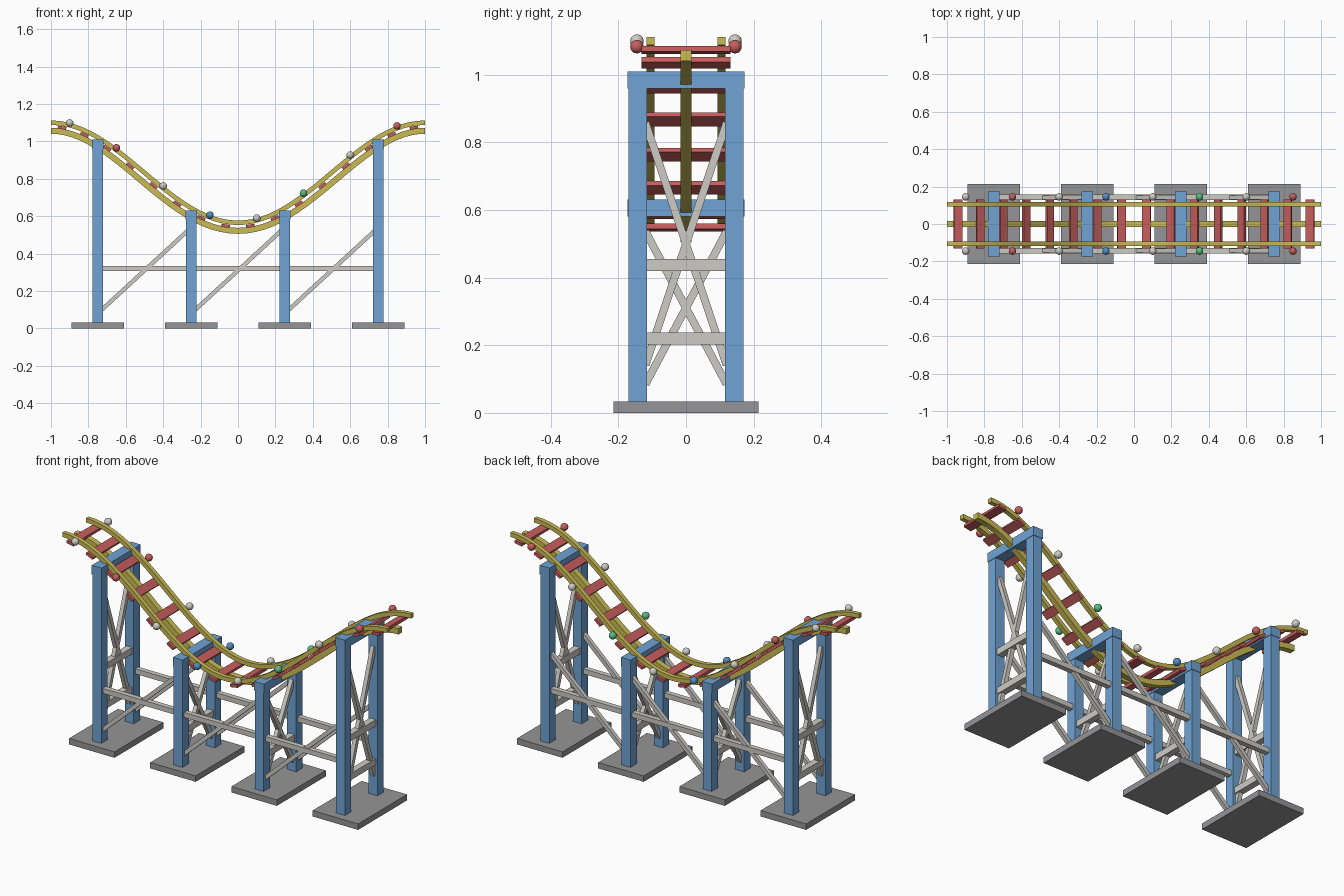
import bpy, bmesh, math
from mathutils import Vector, Matrix

if "Cube" in bpy.data.objects:
    bpy.data.objects.remove(bpy.data.objects["Cube"])


def material(name, rgb):
    m = bpy.data.materials.new(name)
    m.use_nodes = True
    m.diffuse_color = (*rgb, 1)
    m.node_tree.nodes["Principled BSDF"].inputs["Base Color"].default_value = (*rgb, 1)
    return m


YELLOW = material("rail yellow", (0.60, 0.50, 0.09))
RED = material("tie red", (0.57, 0.11, 0.11))
BLUE = material("support blue", (0.16, 0.37, 0.66))
WHITE = material("brace off white", (0.61, 0.60, 0.56))
GREY = material("footing grey", (0.30, 0.30, 0.31))
GREEN = material("bulb green", (0.10, 0.51, 0.24))
BULB_BLUE = material("bulb blue", (0.09, 0.27, 0.56))


def finish(bm, name, mat):
    bmesh.ops.recalc_face_normals(bm, faces=bm.faces)
    me = bpy.data.meshes.new(name)
    bm.to_mesh(me)
    bm.free()
    me.materials.append(mat)
    ob = bpy.data.objects.new(name, me)
    bpy.context.collection.objects.link(ob)
    return ob


def box(name, center, size, mat, tilt=0):
    bm = bmesh.new()
    bmesh.ops.create_cube(bm, size=1, matrix=Matrix.Translation(center)
                          @ Matrix.Rotation(-tilt, 4, "Y") @ Matrix.Diagonal((*size, 1)))
    return finish(bm, name, mat)


def strut(name, a, b, thick, mat):
    a, b = Vector(a), Vector(b)
    rot = (b - a).to_track_quat("X", "Z").to_matrix().to_4x4()
    bm = bmesh.new()
    bmesh.ops.create_cube(bm, size=1, matrix=Matrix.Translation((a + b) / 2) @ rot
                          @ Matrix.Diagonal(((b - a).length, thick, thick, 1)))
    return finish(bm, name, mat)


# Track shape: one cosine dip, with offsets measured square to the track
def height(x):
    return 0.8325 - 0.2675 * math.cos(math.pi * x)


def slope(x):
    return math.atan(0.2675 * math.pi * math.sin(math.pi * x))


def track_point(x, y, up):
    a = slope(x)
    return Vector((x - up * math.sin(a), y, height(x) + up * math.cos(a)))


def rail(name, y, up, width, steps=48):
    bm = bmesh.new()
    h = width / 2
    rings = []
    for i in range(steps + 1):
        x = -1 + 2 * i / steps
        rings.append([bm.verts.new(track_point(x, y + dy, up + dz))
                      for dy, dz in ((-h, -h), (h, -h), (h, h), (-h, h))])
    for r, s in zip(rings, rings[1:]):
        for k in range(4):
            n = (k + 1) % 4
            bm.faces.new((r[k], r[n], s[n], s[k]))
    bm.faces.new(rings[0])
    bm.faces.new(rings[-1])
    finish(bm, name, YELLOW)


# Rails and spine
rail("left_rail", 0.105, 0, 0.024)
rail("right_rail", -0.105, 0, 0.024)
rail("center_spine", 0, -0.043, 0.032)

# Cross ties
for i in range(16):
    x = -0.9375 + i * 0.125
    box(f"tie_{i}", track_point(x, 0, -0.022), (0.045, 0.264, 0.016), RED, slope(x))

# Bulbs along both sides
bulb_colors = [WHITE, RED, WHITE, BULB_BLUE, WHITE, GREEN, WHITE, RED]
for i, mat in enumerate(bulb_colors):
    x = -0.9 + i * 0.25
    for side in (-1, 1):
        bm = bmesh.new()
        bmesh.ops.create_uvsphere(bm, u_segments=16, v_segments=10, radius=0.02,
                                  matrix=Matrix.Translation((x, side * 0.145, height(x) + 0.012)))
        for f in bm.faces:
            f.smooth = True
        finish(bm, f"bulb_{i}", mat)

# Support towers
COL = 0.1425
for i, x in enumerate((-0.75, -0.25, 0.25, 0.75)):
    top = height(x) - 0.012
    outer = abs(x) > 0.5
    box(f"footing_{i}", (x, 0, 0.0165), (0.28, 0.43, 0.033), GREY)
    box(f"cap_beam_{i}", (x, 0, top - 0.025), (0.06, 0.345, 0.05), BLUE)
    for side in (-1, 1):
        box(f"column_{i}", (x, side * COL, top / 2), (0.055, 0.055, top - 0.04), BLUE)
        strut(f"cross_brace_{i}", (x, -side * 0.12, 0.15 * top - 0.01),
              (x, side * 0.12, 0.85 * top), 0.023, WHITE)
    for z in (0.22, 0.437) if outer else (0.22,):
        box(f"tower_bar_{i}", (x, 0, z), (0.036, 0.24, 0.036), WHITE)

# Long beams and diagonals between towers
for side in (-1, 1):
    y = side * COL
    box("long_beam", (0, y, 0.32), (1.48, 0.028, 0.028), WHITE)
    for x in (-0.75, -0.25, 0.25):
        strut("bay_diagonal", (x, y, 0.08), (x + 0.5, y, 0.54), 0.022, WHITE)
